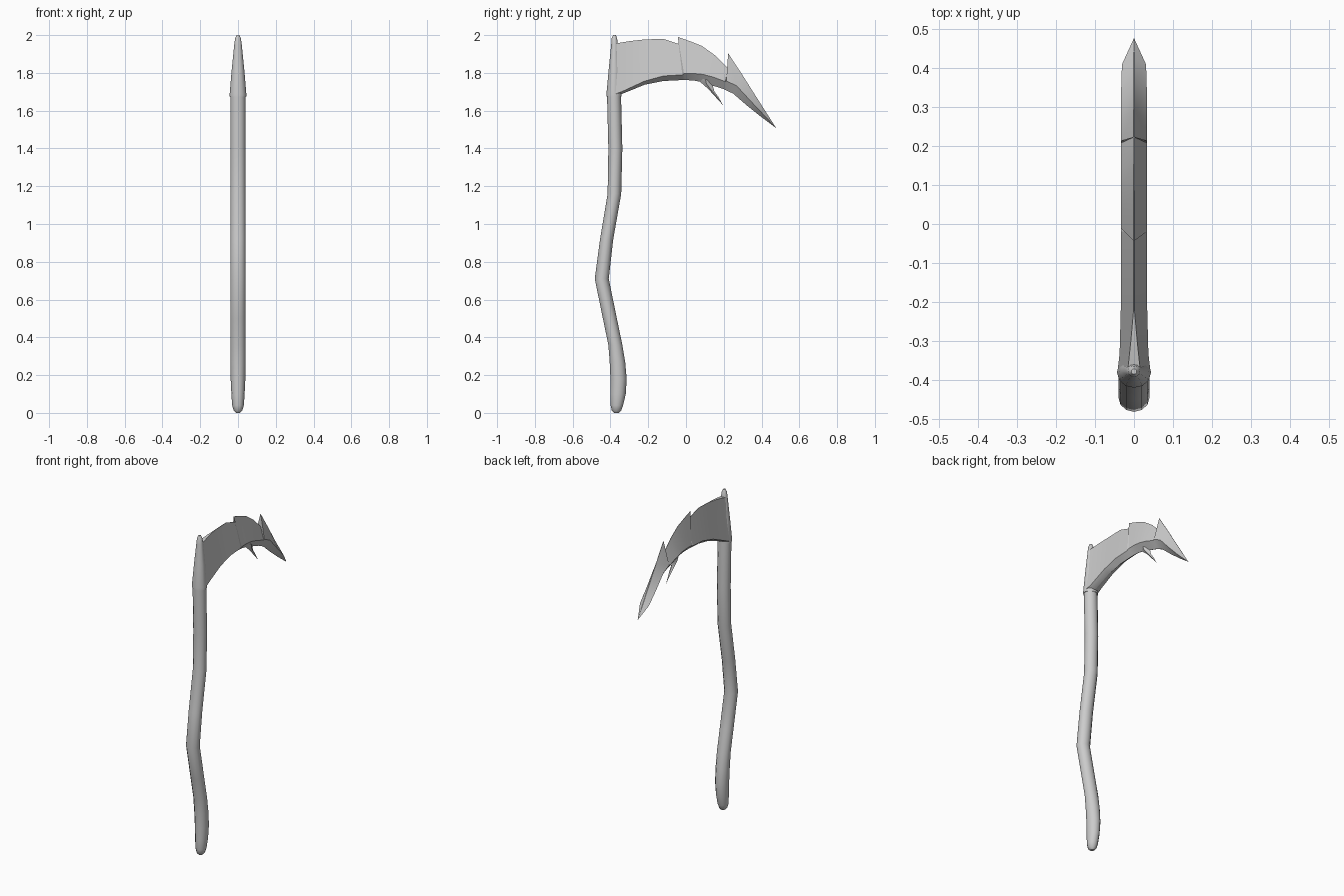
import bpy
import math
from mathutils import Vector


def loft(name, rings, angle, tip=None):
    """Skin equal-sized rings of points, closing the ends (optionally to a tip)."""
    n = len(rings[0])
    verts = [p for r in rings for p in r]
    faces = [list(range(n))[::-1]]
    for i in range(len(rings) - 1):
        for j in range(n):
            k = (j + 1) % n
            faces.append([i * n + j, i * n + k, (i + 1) * n + k, (i + 1) * n + j])
    last = (len(rings) - 1) * n
    if tip:
        verts.append(tip)
        faces += [[last + j, last + (j + 1) % n, len(verts) - 1] for j in range(n)]
    else:
        faces.append(list(range(last, last + n)))
    me = bpy.data.meshes.new(name)
    me.from_pydata([tuple(v) for v in verts], [], faces)
    ob = bpy.data.objects.new(name, me)
    bpy.context.collection.objects.link(ob)
    bpy.ops.object.select_all(action='DESELECT')
    ob.select_set(True)
    bpy.context.view_layer.objects.active = ob
    bpy.ops.object.mode_set(mode='EDIT')
    bpy.ops.mesh.select_all(action='SELECT')
    bpy.ops.mesh.normals_make_consistent(inside=False)
    bpy.ops.object.mode_set(mode='OBJECT')
    bpy.ops.object.shade_smooth_by_angle(angle=math.radians(angle))
    return ob


def ring(y, z, rx, ry, n=12):
    return [Vector((rx * math.cos(2 * math.pi * i / n),
                    y + ry * math.sin(2 * math.pi * i / n), z)) for i in range(n)]


# Crooked handle: centre y, z, half width, half depth
handle = [(-.368, 0, .010, .012), (-.368, .012, .023, .025), (-.366, .04, .031, .033),
          (-.360, .10, .035, .041), (-.357, .18, .039, .043), (-.363, .27, .040, .041),
          (-.374, .36, .040, .037), (-.403, .50, .040, .037), (-.446, .71, .040, .037),
          (-.420, .92, .040, .035), (-.379, 1.16, .040, .036), (-.374, 1.40, .040, .037),
          (-.381, 1.68, .040, .037)]
loft("handle", [ring(*h) for h in handle], 40)

# Tapered socket holding the blade
socket = [(-.381, 1.675, .044, .040), (-.381, 1.69, .044, .040), (-.379, 1.82, .033, .030),
          (-.378, 1.95, .020, .018), (-.379, 1.985, .015, .014), (-.379, 2.0, .007, .007)]
loft("socket", [ring(*s) for s in socket], 40)

# Curved blade: top edge y z, bottom edge y z, top half width, ridge half width, ridge height
blade = [(-.375, 1.955, -.375, 1.682, .016, .042, .02),
         (-.30, 1.968, -.335, 1.69, .008, .037, .05),
         (-.22, 1.977, -.22, 1.737, .001, .034, .08),
         (-.12, 1.980, -.12, 1.757, .001, .033, .12),
         (-.016, 1.946, -.02, 1.762, .001, .033, .15),
         (-.043, 1.990, -.005, 1.762, .001, .033, .15),
         (.02, 1.968, .04, 1.760, .001, .033, .18),
         (.085, 1.942, .09, 1.750, .001, .033, .22),
         (.155, 1.892, .14, 1.733, .001, .033, .28),
         (.223, 1.825, .20, 1.714, .001, .033, .36),
         (.223, 1.904, .21, 1.709, .001, .033, .25),
         (.296, 1.793, .25, 1.690, .001, .033, .40),
         (.37, 1.676, .325, 1.625, .001, .033, .45),
         (.425, 1.590, .395, 1.569, .001, .031, .50)]
sections = []
for yt, zt, yb, zb, wt, wr, f in blade:
    yr, zr = yb + (yt - yb) * f, zb + (zt - zb) * f
    wb = wr * .95 if yt < -.36 else .001
    sections.append([(-wt, yt, zt), (wt, yt, zt), (wr, yr, zr),
                     (wb, yb, zb), (-wb, yb, zb), (-wr, yr, zr)])
loft("blade", sections, 25, tip=(0, .478, 1.507))

# Hooked barb under the blade
barb = [(.055, 1.775, .15, 1.755, .02), (.075, 1.752, .142, 1.732, .016),
        (.118, 1.715, .150, 1.702, .011), (.142, 1.688, .171, 1.674, .008)]
loft("lower_barb", [[(0, ya, za), (w, (ya + yb) / 2, (za + zb) / 2),
                     (0, yb, zb), (-w, (ya + yb) / 2, (za + zb) / 2)]
                    for ya, za, yb, zb, w in barb], 25, tip=(0, .196, 1.629))
